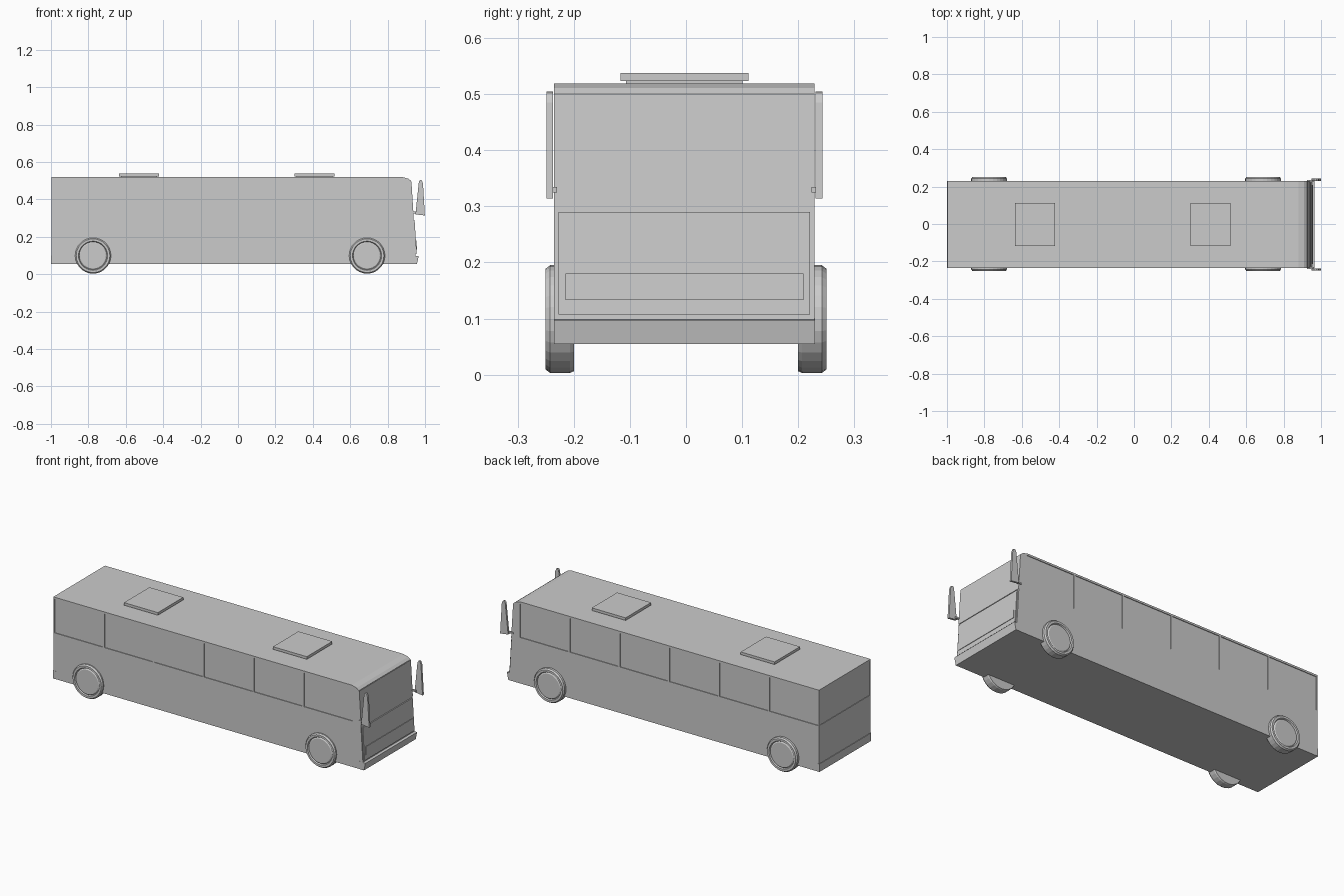
import bpy, bmesh, math
from mathutils import Matrix, Vector

if "Cube" in bpy.data.objects:
    bpy.data.objects.remove(bpy.data.objects["Cube"])

YC, HW = -0.003, 0.232      # body centre and half width


def finish(name, bm):
    bmesh.ops.recalc_face_normals(bm, faces=bm.faces)
    me = bpy.data.meshes.new(name)
    bm.to_mesh(me)
    bm.free()
    ob = bpy.data.objects.new(name, me)
    bpy.context.collection.objects.link(ob)
    return ob


def add_box(bm, x0, x1, y0, y1, z0, z1):
    m = Matrix.Translation(((x0 + x1) / 2, (y0 + y1) / 2, (z0 + z1) / 2)) @ \
        Matrix.Diagonal((x1 - x0, y1 - y0, z1 - z0, 1))
    bmesh.ops.create_cube(bm, size=1, matrix=m)


def box(name, *dims):
    bm = bmesh.new()
    add_box(bm, *dims)
    return finish(name, bm)


def prism(name, profile, y0, y1):
    """Extrude an x-z outline along y."""
    bm = bmesh.new()
    face = bm.faces.new([bm.verts.new((x, y0, z)) for x, z in profile])
    geo = bmesh.ops.extrude_face_region(bm, geom=[face])["geom"]
    verts = [v for v in geo if isinstance(v, bmesh.types.BMVert)]
    bmesh.ops.translate(bm, verts=verts, vec=(0, y1 - y0, 0))
    return finish(name, bm)


def nose(z, out=0.0):
    """x of the sloping front face at height z."""
    return 0.925 + (0.5 - z) * 0.0625 + out, z


def nose_panel(name, z0, z1, out, half):
    return prism(name, [nose(z0, -0.01), nose(z0, out), nose(z1, out), nose(z1, -0.01)],
                 YC - half, YC + half)


# Body shell
body = prism("body", [(-0.997, 0.055), nose(0.055), nose(0.5), (0.91, 0.511),
                      (0.88, 0.519), (-0.997, 0.519)], YC - HW, YC + HW)

# Recessed windows: six per side and one at the rear
bm = bmesh.new()
for i in range(6):
    x = -0.99 + i * 0.314
    for s in (-1, 1):
        y = YC + s * HW
        add_box(bm, x, x + 0.304, y - 0.004, y + 0.004, 0.316, 0.508)
add_box(bm, -1.01, -0.994, YC - HW + 0.008, YC + HW - 0.008, 0.316, 0.508)
cutter = finish("window_cutter", bm)
cutter.hide_render = True
mod = body.modifiers.new("windows", "BOOLEAN")
mod.operation, mod.object, mod.solver = "DIFFERENCE", cutter, "EXACT"
bpy.context.view_layer.objects.active = body
bpy.ops.object.modifier_apply(modifier=mod.name)
bpy.data.objects.remove(cutter)

# Front panels and bumpers
nose_panel("windshield", 0.297, 0.497, 0.002, HW)
nose_panel("front_panel", 0.107, 0.29, 0.006, 0.224)
nose_panel("front_grille", 0.133, 0.18, 0.009, 0.212)
prism("front_bumper", [(0.93, 0.055), (0.957, 0.055), (0.966, 0.097), (0.93, 0.1)],
      YC - HW - 0.0005, YC + HW + 0.0005)
box("rear_bumper", -1.0, -0.98, YC - HW - 0.0005, YC + HW + 0.0005, 0.055, 0.1)

# Roof hatches
for n, x in (("rear", -0.635), ("front", 0.302)):
    box(n + "_hatch_base", x + 0.01, x + 0.203, YC - 0.104, YC + 0.104, 0.515, 0.524)
    box(n + "_hatch", x, x + 0.213, YC - 0.114, YC + 0.114, 0.523, 0.538)


def wheel(name, x, s):
    """Lathe (radius, y) rings: tyre, sunken rim, hub disc."""
    rings = [(0.093, 0.2), (0.096, 0.207), (0.096, 0.242), (0.09, 0.25), (0.078, 0.25),
             (0.074, 0.243), (0.068, 0.247)]
    n, bm, loops = 28, bmesh.new(), []
    for r, y in rings:
        loops.append([bm.verts.new((x + r * math.cos(2 * math.pi * k / n), s * y,
                                    0.099 + r * math.sin(2 * math.pi * k / n)))
                      for k in range(n)])
    for a, b in zip(loops, loops[1:]):
        for k in range(n):
            bm.faces.new((a[k], a[k - 1], b[k - 1], b[k]))
    bm.faces.new(loops[0])
    bm.faces.new(loops[-1])
    finish(name, bm)


for s, side in ((-1, "right"), (1, "left")):
    wheel("rear_wheel_" + side, -0.775, s)
    wheel("front_wheel_" + side, 0.69, s)
    # Tapered mirrors on short arms
    y = YC + s * 0.24
    prism("mirror_" + side, [(0.949, 0.32), (0.999, 0.314), (0.989, 0.485), (0.983, 0.502),
                             (0.975, 0.505), (0.967, 0.495)], y - 0.006, y + 0.006)
    y = YC + s * 0.232
    box("mirror_arm_" + side, 0.925, 0.96, y - 0.005, y + 0.005, 0.325, 0.334)
